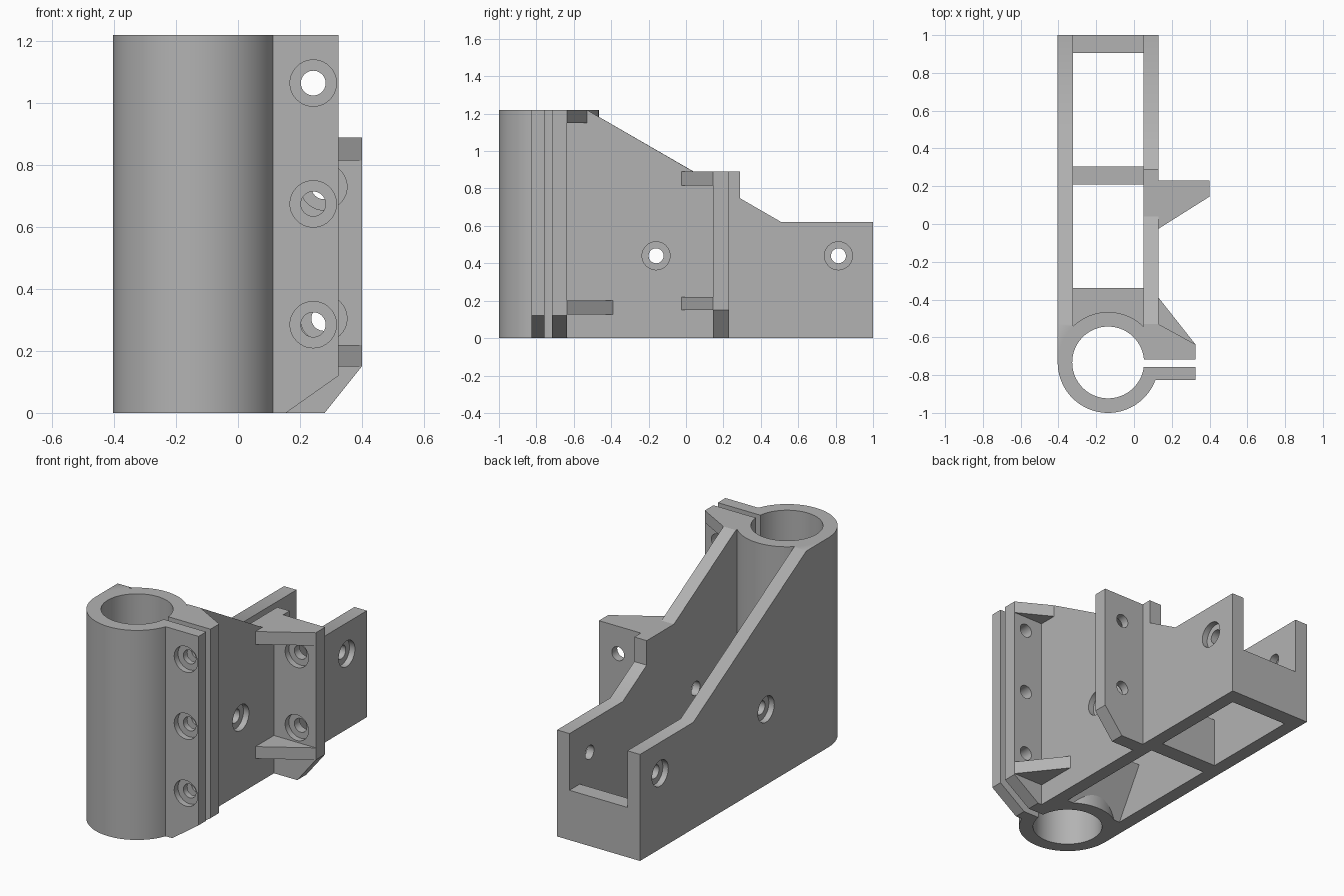
import bpy, bmesh, math
from mathutils import Matrix, Vector

if "Cube" in bpy.data.objects:
    bpy.data.objects.remove(bpy.data.objects["Cube"], do_unlink=True)

grey = bpy.data.materials.new("plain grey")
grey.use_nodes = True
colour = (0.45, 0.45, 0.45, 1)
grey.diffuse_color = colour
grey.node_tree.nodes["Principled BSDF"].inputs["Base Color"].default_value = colour

H = 1.22                      # tube height
CX, CY = -0.137, -0.733       # tube centre
R_OUT, R_IN = 0.267, 0.19
BORE, SINK, DEPTH = 0.04, 0.075, 0.035
FLOOR = 0.29                  # height of the cross walls


def place(axis, u, v, w):
    """Map profile coordinates and extrusion distance to x, y, z."""
    return {"x": (w, u, v), "y": (u, w, v), "z": (u, v, w)}[axis]


def prism(name, axis, profile, lo, hi):
    """Extrude a closed profile along an axis."""
    bm = bmesh.new()
    face = bm.faces.new([bm.verts.new(place(axis, u, v, lo)) for u, v in profile])
    move = Vector(place(axis, 0, 0, hi - lo))
    ext = bmesh.ops.extrude_face_region(bm, geom=[face], use_keep_orig=True)
    bmesh.ops.translate(bm, vec=move, verts=[g for g in ext["geom"] if isinstance(g, bmesh.types.BMVert)])
    bmesh.ops.recalc_face_normals(bm, faces=bm.faces)
    mesh = bpy.data.meshes.new(name)
    bm.to_mesh(mesh)
    bm.free()
    mesh.materials.append(grey)
    obj = bpy.data.objects.new(name, mesh)
    bpy.context.collection.objects.link(obj)
    return obj


def rect(u0, u1, v0, v1):
    return [(u0, v0), (u1, v0), (u1, v1), (u0, v1)]


def rod(name, axis, u, v, r, lo, hi, n=40):
    ring = [(u + r * math.cos(math.tau * i / n), v + r * math.sin(math.tau * i / n)) for i in range(n)]
    return prism(name, axis, ring, lo, hi)


def combine(body, others, operation):
    """Apply boolean operations and discard the helpers."""
    for other in others:
        mod = body.modifiers.new("join", "BOOLEAN")
        mod.operation, mod.solver, mod.object = operation, "EXACT", other
        bpy.context.view_layer.objects.active = body
        bpy.ops.object.modifier_apply(modifier=mod.name)
        bpy.data.objects.remove(other, do_unlink=True)


# Tube that forms the clamp
body = rod("clamp_bracket", "z", CX, CY, R_OUT, 0, H, 96)

# Side walls with sloping tops; the right one carries a raised step
start = [(CY, H), (CY, 0), (1, 0), (1, 0.62), (0.51, 0.62)]
left_wall = prism("left_wall", "x", start + [(-0.53, H)], -0.404, -0.323)
step = [(0.29, 0.747), (0.29, 0.89), (0.04, 0.89)]
right_wall = prism("right_wall", "x", start + step + [(-0.53, H)], 0.05, 0.13)

# Low cross walls and the wedge behind the tube
parts = [left_wall, right_wall]
for name, y0, y1 in (("middle_wall", 0.21, 0.305), ("end_wall", 0.905, 1)):
    parts.append(prism(name, "x", rect(y0, y1, 0, FLOOR), -0.36, 0.09))
wedge = [(-0.65, 0), (-0.51, 0), (-0.34, FLOOR), (-0.65, FLOOR)]
parts.append(prism("wedge", "x", wedge, -0.36, 0.09))

# Clamp lugs with chamfered lower corners
lug = [(0.0, 0), (0.155, 0), (0.325, 0.12), (0.325, H), (0.0, H)]
parts.append(prism("clamp_lugs", "y", lug, -0.827, -0.637))

# Gussets behind the rear lug
for z0, z1, y in ((0.125, 0.2, -0.39), (1.15, H, -0.53)):
    tri = [(0.09, -0.66), (0.325, -0.66), (0.325, -0.637), (0.13, y), (0.09, y)]
    parts.append(prism("lug_gusset", "z", tri, z0, z1))

# Side mounting plate and its ribs
plate = [(0.09, 0), (0.28, 0), (0.4, 0.15), (0.4, 0.89), (0.09, 0.89)]
parts.append(prism("side_plate", "y", plate, 0.145, 0.23))
for z0, z1 in ((0.15, 0.22), (0.815, 0.89)):
    tri = [(0.09, -0.025), (0.13, -0.025), (0.4, 0.145), (0.4, 0.17), (0.09, 0.17)]
    parts.append(prism("plate_rib", "z", tri, z0, z1))
combine(body, parts, "UNION")

# Tube bore and clamp slot
cuts = [rod("bore", "z", CX, CY, R_IN, -0.1, H + 0.1, 96),
        prism("slot", "z", rect(-0.05, 0.5, -0.757, -0.717), -0.1, H + 0.1)]

# Counterbored bolt holes through the lugs
for z in (0.285, 0.675, 1.065):
    cuts.append(rod("bolt_hole", "y", 0.243, z, BORE, -0.9, -0.6))
    cuts.append(rod("bolt_recess", "y", 0.243, z, SINK, -0.9, -0.827 + DEPTH))

# Counterbored holes through the side plate
for z in (0.305, 0.73):
    cuts.append(rod("plate_hole", "y", 0.277, z, BORE, 0.1, 0.3))
    cuts.append(rod("plate_recess", "y", 0.277, z, SINK, 0.1, 0.145 + DEPTH))

# Counterbored holes through both side walls
for y in (-0.16, 0.815):
    cuts.append(rod("wall_hole", "x", y, 0.44, BORE, -0.5, 0.2))
    cuts.append(rod("right_recess", "x", y, 0.44, SINK, 0.13 - DEPTH, 0.2))
    cuts.append(rod("left_recess", "x", y, 0.44, SINK, -0.5, -0.404 + DEPTH))
combine(body, cuts, "DIFFERENCE")

# Smooth round surfaces, keep edges crisp
bpy.ops.object.select_all(action="DESELECT")
body.select_set(True)
bpy.context.view_layer.objects.active = body
bpy.ops.object.shade_smooth_by_angle(angle=math.radians(30))
